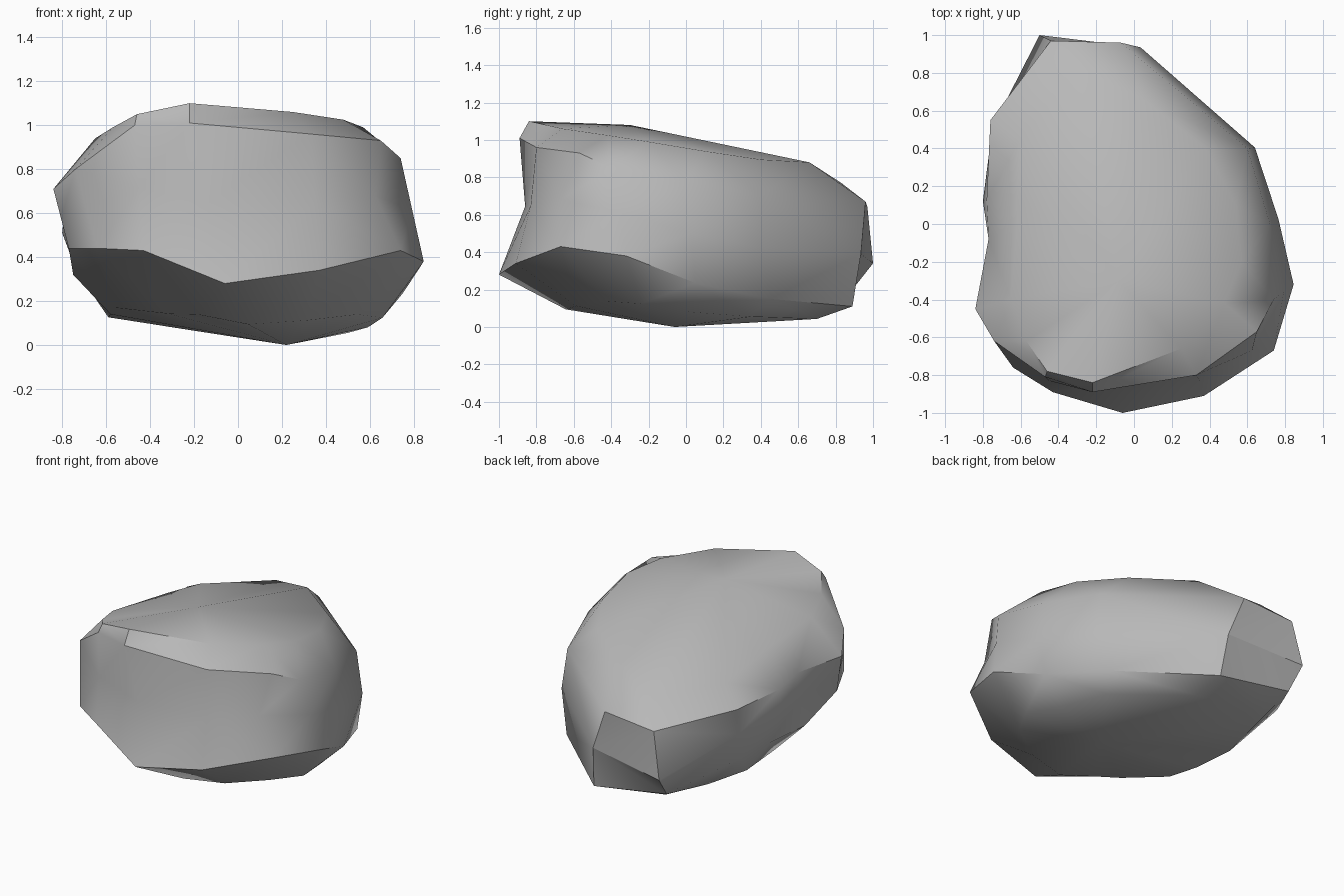
import bpy, bmesh
from mathutils import Vector

if "Cube" in bpy.data.objects:
    bpy.data.objects.remove(bpy.data.objects["Cube"])

stone = bpy.data.materials.new("stone grey")
stone.diffuse_color = (0.48, 0.48, 0.48, 1)
stone.use_nodes = True
stone.node_tree.nodes["Principled BSDF"].inputs["Base Color"].default_value = stone.diffuse_color

# Three contours round the boulder, counter-clockwise from front centre
ridge = [(-.06, -1, .28), (.37, -.91, .34), (.74, -.67, .43), (.845, -.32, .38),
         (.75, .05, .235), (.57, .45, .15), (.06, .89, .11), (-.48, .89, .2),
         (-.74, .47, .35), (-.73, .15, .33), (-.75, -.19, .32), (-.77, -.5, .44),
         (-.64, -.76, .44), (-.43, -.89, .43)]
rim = [(-.22, -.89, 1.01), (.33, -.8, .96), (.65, -.57, .93), (.74, -.4, .85),
       (.72, 0, .77), (.6, .4, .7), (-.07, .96, .67), (-.44, .97, .64),
       (-.76, .55, .71), (-.78, .13, .69), (-.77, -.08, .72), (-.84, -.45, .71),
       (-.74, -.62, .8), (-.47, -.81, 1.0)]
crown = [(-.22, -.84, 1.1), (.25, -.66, 1.06), (.48, -.42, 1.025), (.57, -.2, .99),
         (.54, .1, .94), (.38, .4, .895), (.05, .66, .88), (-.3, .83, .77),
         (-.6, .45, .81), (-.62, .15, .86), (-.62, -.02, .89), (-.65, -.4, .94),
         (-.57, -.62, .99), (-.46, -.78, 1.05)]
ridge, rim, crown = ([Vector(p) for p in r] for r in (ridge, rim, crown))
bottom, top = Vector((.22, -.06, 0)), Vector((-.08, -.3, 1.08))
n = len(ridge)

# Underside contour: the ridge drawn in towards the lowest point
under = []
for i, p in enumerate(ridge):
    f = .62 if i in (0, 1, 2, 12, 13) else .7 if i in (3, 4) else .8
    q = bottom.lerp(p, f)
    q.z = max(.04 + .3 * (p.z - .1), .155 * (.22 - q.x))
    under.append(q)
under[8:12] = [Vector(p) for p in ((-.52, .5, .13), (-.59, .2, .126),
                                   (-.58, -.1, .14), (-.56, -.33, .17))]

# Waist contour: hollow at the front, bulging on the right and left
push = {0: (0, .085), 1: (0, .025), 2: (-.07, -.05), 4: (.03, 0), 5: (.055, -.02),
        6: (.04, .01), 7: (-.04, .07), 9: (-.045, -.02), 10: (.01, 0), 13: (0, .02)}
waist = []
for i in range(n):
    dx, dy = push.get(i, (0, 0))
    waist.append((ridge[i] + rim[i]) / 2 + Vector((dx, dy, 0)))
waist[7].z = .34

# Skin the contours and close both ends with fans
bm = bmesh.new()
rings = [[bm.verts.new(p) for p in r] for r in (under, ridge, waist, rim, crown)]
for a, b in zip(rings, rings[1:]):
    for i in range(n):
        j = (i + 1) % n
        bm.faces.new((a[i], a[j], b[j], b[i]))
lo, hi = bm.verts.new(bottom), bm.verts.new(top)
for i in range(n):
    j = (i + 1) % n
    bm.faces.new((lo, rings[0][j], rings[0][i]))
    bm.faces.new((hi, rings[-1][i], rings[-1][j]))
bmesh.ops.triangulate(bm, faces=bm.faces[:], quad_method='SHORT_EDGE')
bmesh.ops.recalc_face_normals(bm, faces=bm.faces[:])
mesh = bpy.data.meshes.new("boulder")
bm.to_mesh(mesh)
bm.free()
mesh.materials.append(stone)
boulder = bpy.data.objects.new("boulder", mesh)
bpy.context.collection.objects.link(boulder)

# Smooth rock with only its strong ridges kept sharp
bpy.context.view_layer.objects.active = boulder
boulder.select_set(True)
bpy.ops.object.shade_smooth_by_angle(angle=0.65)
